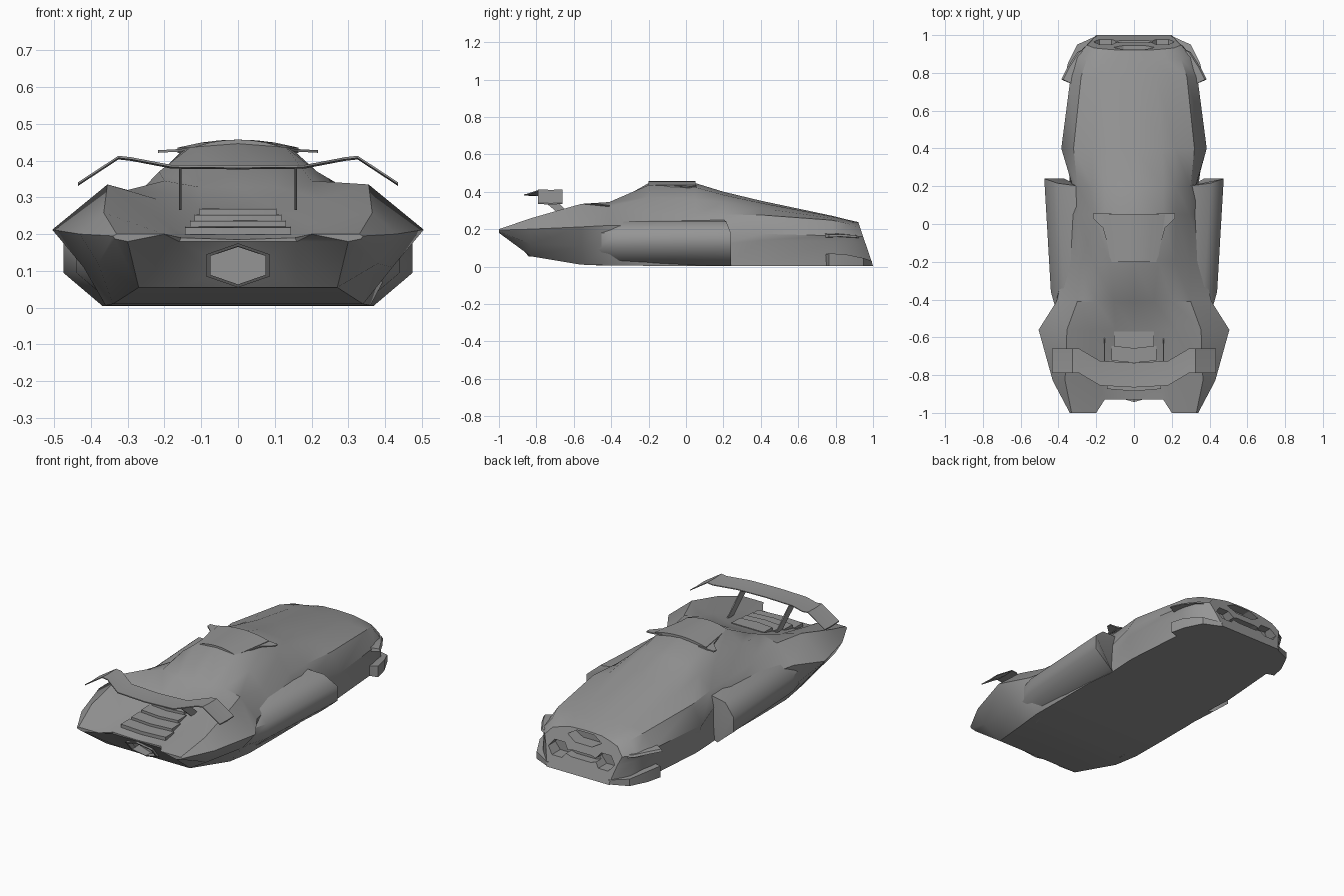
import bpy, bmesh, math

if "Cube" in bpy.data.objects:
    bpy.data.objects.remove(bpy.data.objects["Cube"])

grey = bpy.data.materials.new("mid_grey")
grey.diffuse_color = (.3, .3, .3, 1)
grey.use_nodes = True
grey.node_tree.nodes["Principled BSDF"].inputs["Base Color"].default_value = grey.diffuse_color


def loft(name, rings, loop=False, angle=25):
    """Skin a row of equal closed rings; loop joins the last ring to the first."""
    bm = bmesh.new()
    rows = [[bm.verts.new(p) for p in r] for r in rings]
    n = len(rings[0])
    pairs = list(zip(rows, rows[1:])) + ([(rows[-1], rows[0])] if loop else [])
    for a, b in pairs:
        for i in range(n):
            j = (i + 1) % n
            bm.faces.new((a[i], a[j], b[j], b[i]))
    if not loop:
        caps = [bm.faces.new(rows[0]), bm.faces.new(rows[-1])]
        bmesh.ops.triangulate(bm, faces=caps)
    bmesh.ops.recalc_face_normals(bm, faces=bm.faces)
    me = bpy.data.meshes.new(name)
    bm.to_mesh(me)
    bm.free()
    me.materials.append(grey)
    ob = bpy.data.objects.new(name, me)
    bpy.context.collection.objects.link(ob)
    if angle:
        bpy.ops.object.select_all(action='DESELECT')
        ob.select_set(True)
        bpy.context.view_layer.objects.active = ob
        bpy.ops.object.shade_smooth_by_angle(angle=math.radians(angle))
    return ob


def pair(name, rings, angle=25):
    """Left and right copies of a lofted part."""
    for side, s in (("right", 1), ("left", -1)):
        loft(f"{name}_{side}", [[(s * x, y, z) for x, y, z in r] for r in rings], angle=angle)


def hexagon(cx, cz, rx, rz, turn=0):
    return [(cx + rx * math.cos(math.radians(60 * i + turn)),
             cz + rz * math.sin(math.radians(60 * i + turn))) for i in range(6)]


# Body lower half: y, forward rake, then x,z of floor edge, waist, shoulder
lower = [
    (-1.00, 0, .30, .180, .335, .187, .34, .195),
    (-.83, 0, .27, .055, .38, .12, .43, .20),
    (-.56, 0, .34, .010, .42, .11, .505, .212),
    (-.41, 0, .36, .006, .41, .10, .41, .22),
    (-.20, 0, .36, .004, .38, .10, .36, .22),
    (.05, 0, .36, .004, .37, .10, .35, .22),
    (.20, 0, .34, .004, .33, .12, .325, .19),
    (.40, 0, .35, .004, .37, .14, .385, .175),
    (.78, .05, .32, .004, .325, .135, .335, .165),
    (.87, .22, .28, .004, .295, .13, .305, .16),
    (.92, .34, .20, .004, .23, .11, .25, .16),
]
# Body upper half: x,z of fender crest, cabin side, roof edge, then centre z
upper = [
    (.33, .20, .20, .20, .155, .19, .185),
    (.365, .258, .19, .225, .15, .205, .205),
    (.355, .335, .22, .295, .10, .268, .268),
    (.30, .320, .20, .345, .105, .328, .328),
    (.295, .285, .215, .37, .13, .436, .446),
    (.295, .275, .22, .36, .155, .424, .446),
    (.30, .278, .22, .345, .155, .383, .400),
    (.32, .276, .22, .313, .15, .340, .352),
    (.28, .248, .19, .258, .12, .268, .272),
    (.25, .228, .17, .240, .11, .246, .250),
    (.21, .205, .16, .220, .10, .234, .238),
]
rings = []
for lo, up in zip(lower, upper):
    y, rake = lo[:2]
    nums = (0, lo[3], .16, lo[3]) + lo[2:] + up[:6] + (0, up[6])
    half = []
    for x, z in zip(nums[::2], nums[1::2]):
        yy = y + rake * (.24 - z)
        half.append((x, max(yy, -.93) if x < .165 else yy, z))
    rings.append(half + [(-x, yy, z) for x, yy, z in half[-2:0:-1]])
body = loft("body", rings, angle=32)

# Openings: tail exhaust, nose intakes and the slot joining them
for nm, prof, y0, y1 in (
        ("exhaust_cutter", hexagon(0, .113, .092, .052, 30), -1.05, -.80),
        ("nose_intake_cutter", hexagon(0, .196, .11, .036), .87, 1.1),
        ("right_intake_cutter", hexagon(.15, .11, .064, .046), .90, 1.1),
        ("left_intake_cutter", hexagon(-.15, .11, .064, .046), .90, 1.1),
        ("nose_slot_cutter", hexagon(0, .105, .125, .02), .92, 1.1)):
    cut = loft(nm, [[(x, y, z) for x, z in prof] for y in (y0, y1)], angle=0)
    cut.hide_render = True
    cut.hide_set(True)
    mod = body.modifiers.new(nm, 'BOOLEAN')
    mod.operation = 'DIFFERENCE'
    mod.solver = 'EXACT'
    mod.object = cut

# Exhaust rim follows the sloping tail
rim = []
for grow, dy in ((1, .02), (1, -.012), (.86, -.012), (.86, .02)):
    rim.append([(x, -.83 - (z - .055) * .84 + dy, z)
                for x, z in hexagon(0, .115, .1 * grow, .06 * grow, 30)])
loft("exhaust_rim", rim, loop=True, angle=0)

# Side pods
pods = []
for y, out, slant, top in ((-.48, .405, 0, .215), (-.36, .44, 0, .24), (.20, .475, .04, .24)):
    pods.append([(.30, y, .006), (out - .105, y + slant, .006), (out, y + slant, .095),
                 (out, y + slant, .18), (out - .07, y + slant * .4, top),
                 (.285, y, top + .012)])
pair("side_pod", pods, angle=50)

# Roof panel with small side winglets
roof = []
for y, w in ((-.20, .125), (.05, .165)):
    top = [(x * w, y, .457 - .022 * x * x) for x in (-1, -.6, -.3, 0, .3, .6, 1)]
    roof.append(top + [(x, yy, z - .014) for x, yy, z in reversed(top)])
loft("roof_panel", roof)
pair("roof_winglet", [[(x, y0, z), (x, .055, z), (x, .055, z + .007), (x, y0, z + .007)]
                      for x, y0, z in ((.12, -.18, .428), (.165, -.02, .424), (.218, .03, .421))])

# Rear wing: x, trailing edge y, z
span = [(.435, -.79, .335), (.325, -.79, .407), (.29, -.79, .403),
        (.18, -.855, .382), (0, -.865, .38)]
span += [(-x, y, z) for x, y, z in span[-2::-1]]
loft("rear_wing", [[(x, y, z), (x, y + .065, z - .004), (x, y + .13, z),
                    (x, y + .13, z + .005), (x, y + .065, z + .003), (x, y, z + .006)]
                   for x, y, z in span])
pair("wing_strut", [[(x, -.66, .265), (x, -.60, .265), (x, -.73, .384), (x, -.80, .384)]
                    for x in (.154, .160)])

# Engine deck louvres, overlapping like shallow steps
for i in range(4):
    y, z, w = -.62 - .075 * i, .268 - .0165 * i, .105 + .013 * i
    loft(f"louvre_{i + 1}", [[(x, y + .05, z - .016), (x, y + .05, z + .002),
                              (x, y - .04 + bow, z), (x, y - .04 + bow, z - .02)]
                             for x, bow in ((-w, .012), (0, 0), (w, .012))])

# Front corner splitters and headlight blades
pair("splitter", [[(x, y, .004), (x, y, h), (x - .05, y - .02, h - .005), (x - .07, y - .02, .004)]
                  for x, y, h in ((.37, .765, .07), (.35, .85, .066), (.30, .95, .045), (.2, .995, .03))])
pair("headlight_blade", [[(x, y, z), (x - .01, y, z + .012), (x - .07, y - .03, z + .02),
                          (x - .07, y - .03, z - .005)]
                         for x, y, z in ((.385, .765, .158), (.352, .83, .16),
                                         (.30, .91, .155), (.25, .935, .15))])
